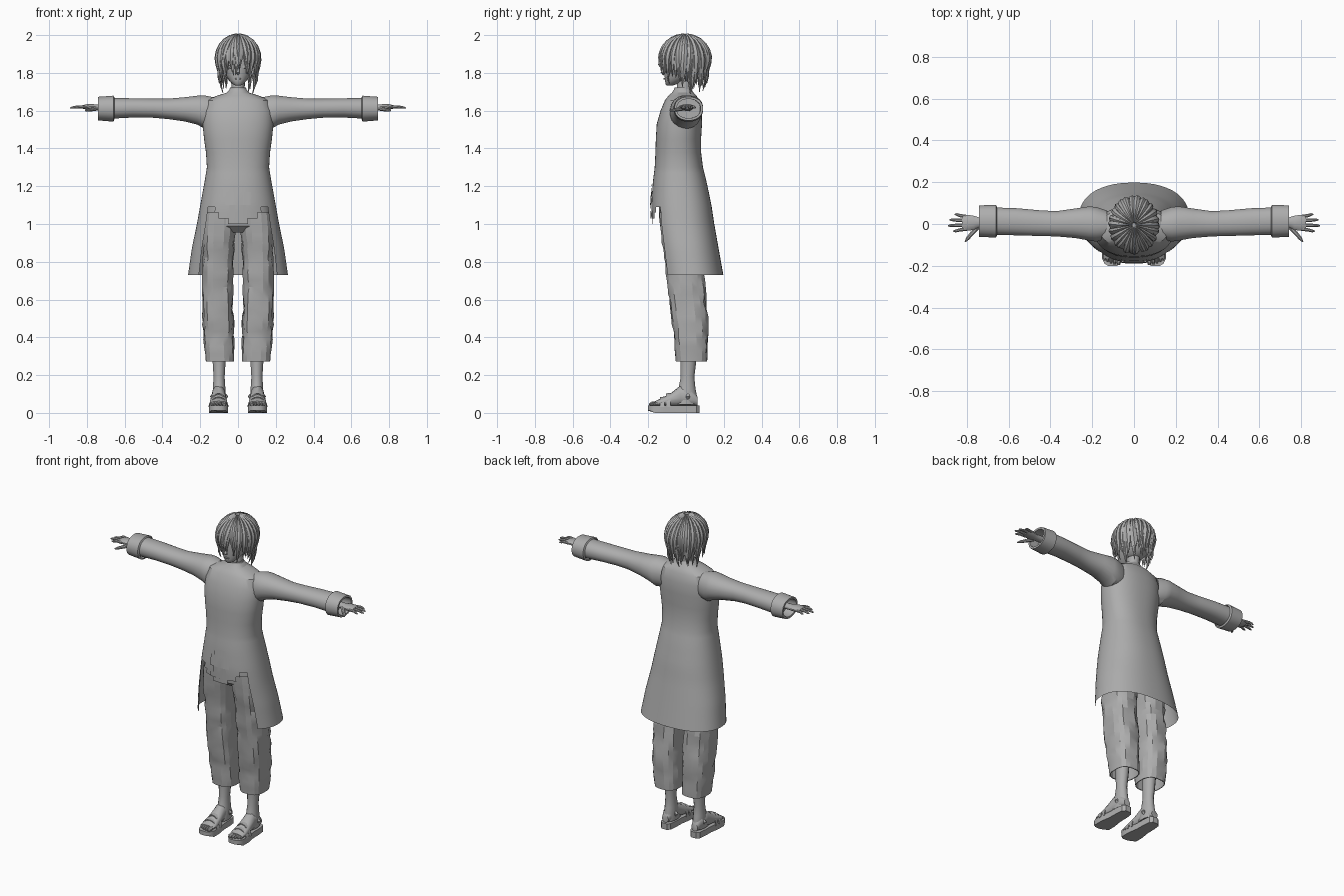
import bpy, bmesh, math, random
from mathutils import Vector as V

if "Cube" in bpy.data.objects:
    bpy.data.objects.remove(bpy.data.objects["Cube"])

random.seed(4)
grey = bpy.data.materials.new("plain grey")
grey.diffuse_color = (0.42, 0.42, 0.42, 1)
grey.use_nodes = True
grey.node_tree.nodes["Principled BSDF"].inputs["Base Color"].default_value = grey.diffuse_color
X, Y, Z = V((1, 0, 0)), V((0, 1, 0)), V((0, 0, 1))


def ring(c, u, v, n=16, p=2.0):
    """Superellipse ring about c with half axes u and v."""
    pts = []
    for i in range(n):
        a = 2 * math.pi * (i + 0.5) / n
        s, k = math.sin(a), math.cos(a)
        pts.append(V(c) + u * math.copysign(abs(k) ** (2 / p), k)
                   + v * math.copysign(abs(s) ** (2 / p), s))
    return pts


def add_loft(bm, rings, caps=(True, True)):
    rows = [[bm.verts.new(q) for q in r] for r in rings]
    n = len(rows[0])
    for a, b in zip(rows, rows[1:]):
        for i in range(n):
            j = (i + 1) % n
            bm.faces.new((a[i], a[j], b[j], b[i]))
    if caps[0]:
        bm.faces.new(rows[0][::-1])
    if caps[1]:
        bm.faces.new(rows[-1])


def add_tube(bm, pts, radii, up=Z, n=8):
    """Tapered tube along pts; radii are (side, up) pairs."""
    pts = [V(q) for q in pts]
    rings = []
    for i, c in enumerate(pts):
        t = (pts[min(i + 1, len(pts) - 1)] - pts[max(i - 1, 0)]).normalized()
        h = up[i] if isinstance(up, list) else up
        s = t.cross(h).normalized()
        rings.append(ring(c, s * radii[i][0], s.cross(t) * radii[i][1], n))
    add_loft(bm, rings)


def finish(name, bm, mirror=False, angle=30):
    bmesh.ops.recalc_face_normals(bm, faces=bm.faces[:])
    me = bpy.data.meshes.new(name)
    bm.to_mesh(me)
    bm.free()
    ob = bpy.data.objects.new(name, me)
    bpy.context.collection.objects.link(ob)
    me.materials.append(grey)
    if angle:
        bpy.ops.object.select_all(action='DESELECT')
        ob.select_set(True)
        bpy.context.view_layer.objects.active = ob
        bpy.ops.object.shade_smooth_by_angle(angle=math.radians(angle))
    if mirror:
        ob.modifiers.new("mirror", 'MIRROR')
    return ob


def lerp_table(table, z):
    for a, b in zip(table, table[1:]):
        if a[0] >= z >= b[0]:
            f = (a[0] - z) / (a[0] - b[0])
            return [p + (q - p) * f for p, q in zip(a, b)]
    return list(table[-1])


def zring(row, cx=0.0, n=16, p=2.0):
    """Horizontal ring from (z, half width, front y, back y)."""
    z, w, f, b = row
    return ring((cx, (f + b) / 2, z), X * w, Y * ((b - f) / 2), n, p)


# long coat: height, half width, front, back
COAT = [(1.715, .042, -.062, .028), (1.695, .06, -.075, .04), (1.68, .11, -.092, .055),
        (1.655, .165, -.112, .07), (1.60, .185, -.135, .083), (1.53, .188, -.155, .085),
        (1.45, .18, -.16, .08), (1.38, .17, -.162, .08), (1.30, .165, -.166, .09),
        (1.22, .178, -.176, .11), (1.10, .20, -.184, .135), (1.0, .218, -.18, .15),
        (0.87, .245, -.165, .173), (0.73, .265, -.15, .198)]
bm = bmesh.new()
zs = [r[0] for r in COAT[:9]] + [1.3 - .03 * i for i in range(1, 19)] + [.73]
add_loft(bm, [zring(lerp_table(COAT, z), n=48, p=2.3) for z in zs], (False, False))
# open the skirt at the front, leaving a short rounded flap
gone = []
for f in bm.faces:
    c = f.calc_center_median()
    ratio = abs(c.x) / lerp_table(COAT, c.z)[1]
    flap = c.z > 1.0 + .7 * max(0, abs(c.x) - .04)
    if c.y < 0 and c.z < 1.09 and ratio < .8 and not (flap and ratio < .62):
        gone.append(f)
bmesh.ops.delete(bm, geom=gone, context='FACES')
finish("coat", bm)


def coat_front(x, z, gap):
    _, w, f, b = lerp_table(COAT, z)
    return V((x, (f + b) / 2 - (b - f) / 2 * (1 - (abs(x) / w) ** 2.3) ** (1 / 2.3) - gap, z))


# stepped clasp plate on the coat front
bm = bmesh.new()
for top, low, w in [(1.21, 1.17, .04), (1.17, 1.10, .065), (1.10, 1.06, .045), (1.06, 1.03, .065)]:
    for i in range(4):
        x0, x1 = w * (i / 2 - 1), w * (i / 2 - .5)
        bm.faces.new([bm.verts.new(coat_front(x, z, .006))
                      for x, z in [(x0, low), (x1, low), (x1, top), (x0, top)]])
bmesh.ops.remove_doubles(bm, verts=bm.verts[:], dist=.0005)
finish("clasp_plate", bm)

# collar and neck
bm = bmesh.new()
add_loft(bm, [zring(r, n=20) for r in [(1.69, .05, -.068, .035), (1.722, .043, -.062, .028),
                                       (1.722, .037, -.055, .022), (1.70, .037, -.055, .022)]], (False, False))
finish("collar", bm)
bm = bmesh.new()
add_loft(bm, [zring(r, n=16) for r in [(1.67, .038, -.055, .025), (1.73, .034, -.048, .03),
                                       (1.80, .036, -.045, .045)]])
finish("neck", bm)

# sleeves: x, front, back, bottom, top
SLEEVE = [(.13, -.075, .065, 1.51, 1.672), (.18, -.085, .082, 1.505, 1.682), (.215, -.08, .085, 1.525, 1.68),
          (.28, -.068, .075, 1.542, 1.672), (.37, -.06, .062, 1.555, 1.664), (.45, -.058, .066, 1.562, 1.664),
          (.56, -.055, .076, 1.563, 1.666), (.67, -.052, .08, 1.557, 1.668)]
CUFF = [(.655, -.055, .082, 1.552, 1.672), (.66, -.066, .092, 1.541, 1.68), (.742, -.062, .09, 1.548, 1.674),
        (.742, -.05, .078, 1.56, 1.662), (.68, -.05, .076, 1.56, 1.662)]


def xring(r, n=20):
    x, f, b, lo, hi = r
    return ring((x, (f + b) / 2, (lo + hi) / 2), Y * ((b - f) / 2), Z * ((hi - lo) / 2), n, 2.2)


for name, table in (("sleeve", SLEEVE), ("cuff", CUFF)):
    bm = bmesh.new()
    add_loft(bm, [xring(r) for r in table], (False, name == "cuff"))
    finish(name, bm, True)

# hands with fingers and thumb
bm = bmesh.new()
add_tube(bm, [(.66, .01, 1.615), (.74, .008, 1.616), (.77, .006, 1.618), (.80, .006, 1.62), (.822, .006, 1.619)],
         [(.024, .019), (.024, .017), (.036, .017), (.039, .015), (.035, .01)], n=12)
for y0, y1, end in [(-.024, -.034, .865), (-.004, -.008, .89), (.016, .02, .882), (.035, .046, .858)]:
    mid = (.81 + end) / 2
    add_tube(bm, [(.80, y0, 1.619), (mid, (y0 + y1) / 2, 1.621), (end - .01, y1, 1.616), (end, y1, 1.614)],
             [(.0095, .009), (.0085, .008), (.007, .006), (.003, .003)])
add_tube(bm, [(.745, -.012, 1.612), (.775, -.045, 1.606), (.797, -.07, 1.602), (.808, -.085, 1.60)],
         [(.013, .012), (.011, .01), (.009, .008), (.003, .003)])
finish("hand", bm, True, 40)

# trousers: hips, then wrinkled hollow legs
bm = bmesh.new()
add_loft(bm, [zring(r, n=24, p=2.6) for r in [(1.14, .16, -.14, .09), (1.05, .178, -.145, .105),
                                              (.99, .178, -.138, .105), (.955, .09, -.10, .08)]])
finish("trouser_hips", bm)
LEG = [(1.06, .085, -.143, .10), (.98, .09, -.138, .103), (.88, .087, -.125, .10), (.78, .083, -.112, .098),
       (.68, .08, -.10, .10), (.58, .083, -.09, .112), (.48, .084, -.078, .12), (.38, .08, -.066, .117),
       (.272, .076, -.054, .113)]
bm = bmesh.new()
rings = []
for i in range(21):
    z = 1.06 - .788 * i / 20
    r = lerp_table(LEG, z)
    cx = .096 + .012 * math.sin(math.pi * i / 20)
    row = zring(r, cx, 16, 2.8)
    fold = .008 if 3 < i < 19 else .002
    for q in row:
        out = V((q.x - cx, q.y - (r[2] + r[3]) / 2, 0)).normalized()
        q += out * random.uniform(-fold, fold * .6)
        q.x = max(q.x, .003)
    rings.append(row)
inner = [zring((z, .071, -.049, .108), .096, 16, 2.8) for z in (.272, .36)]
add_loft(bm, rings + inner, (False, True))
finish("trouser_leg", bm, True, 18)

# bare shins and feet
bm = bmesh.new()
add_loft(bm, [zring(r, .1, 14) for r in [(.38, .04, -.03, .065), (.27, .035, -.03, .054), (.19, .03, -.028, .044),
                                         (.13, .034, -.04, .05), (.08, .037, -.06, .06), (.045, .036, -.07, .062)]])
FOOT = [(.062, .022, .04, .085), (.03, .034, .035, .125), (-.03, .036, .035, .145), (-.08, .042, .035, .105),
        (-.13, .047, .035, .078), (-.165, .046, .035, .062)]
add_loft(bm, [ring((.103, y, (lo + hi) / 2), X * w, Z * ((hi - lo) / 2), 14, 2.2) for y, w, lo, hi in FOOT])
for x, y, r in [(.073, -.195, .013), (.093, -.193, .009), (.11, -.188, .009), (.126, -.181, .008), (.14, -.173, .008)]:
    add_tube(bm, [(x, -.15, .05), (x, y + .015, .048), (x, y, .043)], [(r, r), (r, r), (r * .5, r * .5)])
for s in (-1, 1):
    add_tube(bm, [(.1 + .03 * s, .01, .075), (.1 + .038 * s, .01, .087), (.1 + .03 * s, .01, .1)],
             [(.008, .008), (.012, .012), (.006, .006)], Y)
finish("foot", bm, True, 40)

# sandal sole with pinched waist, and strap bands
bm = bmesh.new()
half = [(.072, .018), (.055, .034), (.01, .039), (-.05, .04), (-.11, .05), (-.165, .05), (-.19, .038), (-.202, .018)]
outline = [(.103 + w, y) for y, w in half] + [(.103 - w, y) for y, w in half[::-1]]
add_loft(bm, [[V((x, y, z + (.012 if y < -.18 and z < .01 else 0))) for x, y in outline] for z in (0, .038)])
for y, w, h in [(-.125, .051, .084), (-.095, .048, .103)]:
    rows = [[V((.103 + w * k * math.cos(a), yy, .03 + (h - .03) * k * math.sin(a)))
             for yy, k in ((y - .012, 1), (y + .012, 1.04), (y + .012, .95), (y - .012, .92))]
            for a in [math.pi * i / 10 for i in range(11)]]
    add_loft(bm, rows)
finish("sandal", bm, True, 35)

# head with nose, lips and eyes
bm = bmesh.new()
add_loft(bm, [zring(r, n=24, p=2.1) for r in
              [(1.732, .012, -.1, -.075), (1.74, .026, -.108, -.05), (1.76, .046, -.112, -.01),
               (1.79, .067, -.114, .05), (1.83, .08, -.117, .085), (1.88, .086, -.117, .1),
               (1.93, .08, -.1, .095), (1.97, .05, -.06, .06), (1.985, .02, -.03, .03)]])
add_tube(bm, [(0, -.113, 1.845), (0, -.12, 1.82), (0, -.127, 1.803), (0, -.112, 1.793)],
         [(.005, .004), (.008, .008), (.01, .008), (.006, .004)], Y)
finish("head", bm, angle=50)
bm = bmesh.new()
for x, z, w, h, y in [(0, 1.769, .018, .004, -.113), (-.036, 1.832, .018, .009, -.106), (.036, 1.832, .018, .009, -.106)]:
    add_loft(bm, [ring((x, y - .006, z), X * w * .8, Z * h * .8, 10), ring((x, y + .002, z), X * w, Z * h, 10)])
finish("lips_and_eyes", bm)

# scalp cap below the hair
bm = bmesh.new()
bmesh.ops.create_uvsphere(bm, u_segments=24, v_segments=16, radius=1)
for v in bm.verts:
    v.co = V((v.co.x * .1, v.co.y * .118 - .005, v.co.z * .12 + 1.868))
bmesh.ops.delete(bm, geom=[v for v in bm.verts if v.co.y < -.02 and v.co.z < 1.88], context='VERTS')
finish("scalp", bm)


def strand(bm, az, end, width, lift, sway):
    """Tapered lock falling from the crown; az = 0 is the front."""
    full = math.pi / 2 + (1.872 - end) / .118
    pts, rad, ups = [], [], []
    for i in range(10):
        t = i / 9
        a = .1 + (full - .1) * t
        over = max(0, a - math.pi / 2)
        k = (math.sin(a) if not over else 1 - .17 * over) * lift
        if t > .85:
            k += random.uniform(0, .1)
        th = az + sway * t * t
        d = V((math.sin(th), -math.cos(th), 0))
        z = 1.872 + .118 * lift * math.cos(a) if not over else 1.872 - .118 * over
        pts.append(V((d.x * .106 * k, d.y * .124 * k - .005, z)))
        ups.append(d * math.sin(min(a, 1.57)) + Z * max(0, math.cos(a)))
        taper = min(1, .25 + 1.6 * t) * min(1, (1.03 - t) * 2.6)
        rad.append((width * taper, .013 * min(1, (1.05 - t) * 2.5)))
    add_tube(bm, pts, rad, ups, 6)


# hair in two layers of locks: fringe, sides and nape
bm = bmesh.new()
for layer, count in ((0, 30), (1, 26)):
    for i in range(count):
        az = 2 * math.pi * (i + .5 * layer) / count
        off = min(az, 2 * math.pi - az)
        if off < .65:
            end = random.uniform(1.785, 1.835)
        elif off < 1.5:
            end = random.uniform(1.725, 1.78)
        else:
            end = random.uniform(1.69, 1.74) + .03 * layer
        strand(bm, az, end, random.uniform(.014, .02), 1.0 + .055 * layer, random.uniform(-.22, .22))
finish("hair", bm, angle=35)
